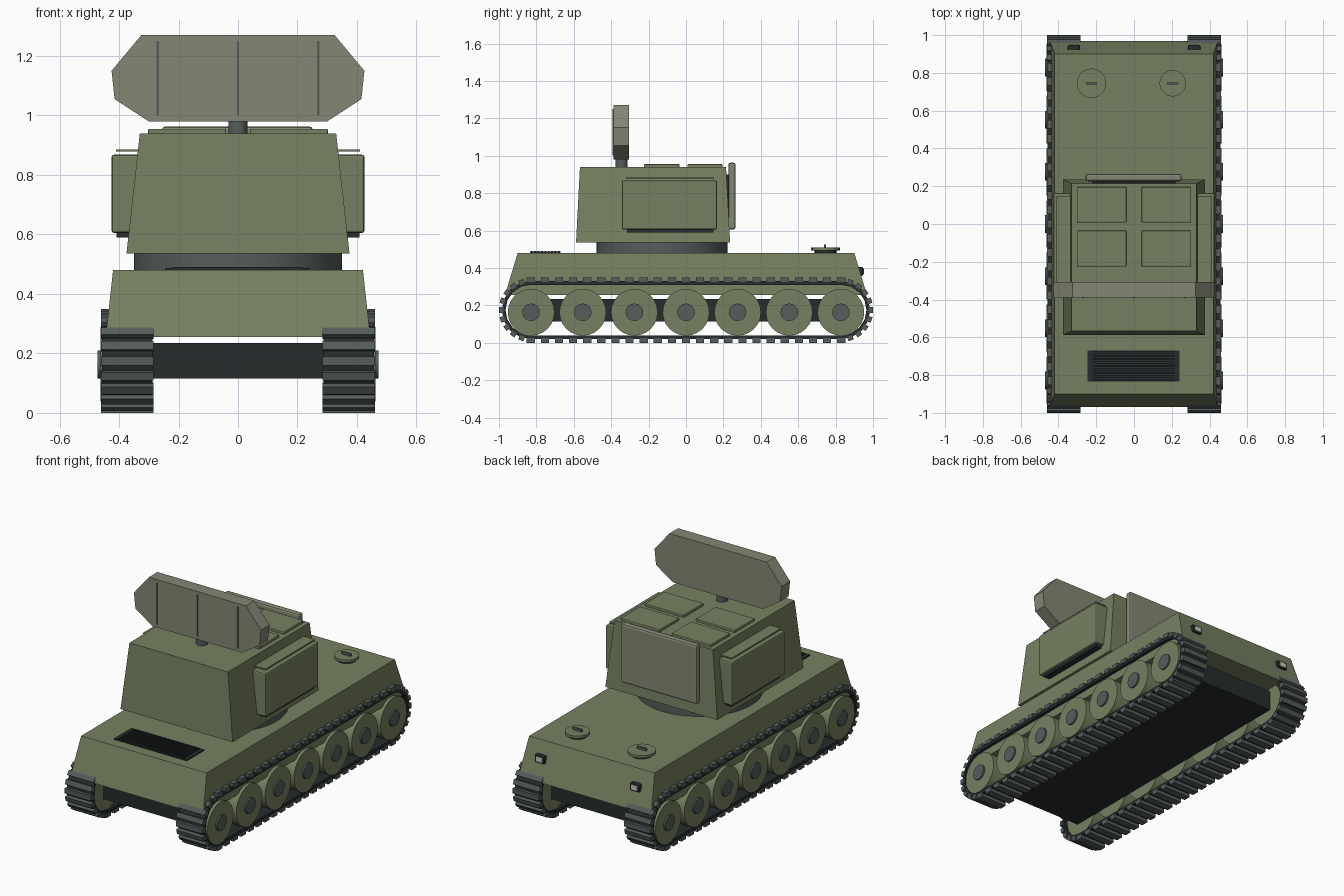
import bpy, bmesh, math
from mathutils import Matrix, Vector

if "Cube" in bpy.data.objects:
    bpy.data.objects.remove(bpy.data.objects["Cube"])


def material(name, rgb):
    m = bpy.data.materials.new(name)
    m.diffuse_color = (*rgb, 1)
    m.use_nodes = True
    m.node_tree.nodes["Principled BSDF"].inputs["Base Color"].default_value = m.diffuse_color
    return m


OLIVE = material("olive", (0.18, 0.22, 0.12))
PALE = material("pale_olive", (0.23, 0.245, 0.175))
DARK = material("dark", (0.02, 0.025, 0.027))
STEEL = material("steel", (0.09, 0.11, 0.105))
LENS = material("lens", (0.6, 0.6, 0.52))


def finish(name, bm, mat, bevel=0):
    bmesh.ops.recalc_face_normals(bm, faces=bm.faces)
    me = bpy.data.meshes.new(name)
    bm.to_mesh(me)
    bm.free()
    ob = bpy.data.objects.new(name, me)
    bpy.context.collection.objects.link(ob)
    me.materials.append(mat)
    if bevel:
        b = ob.modifiers.new("bevel", "BEVEL")
        b.width = bevel
        b.segments = 2
    return ob


def add_box(bm, x, y, z, rot=Matrix()):
    size = [b - a for a, b in (x, y, z)]
    mid = [(a + b) / 2 for a, b in (x, y, z)]
    bmesh.ops.create_cube(bm, size=1, matrix=Matrix.Translation(mid) @ rot @ Matrix.Diagonal((*size, 1)))


def box(name, x, y, z, mat, bevel=0):
    bm = bmesh.new()
    add_box(bm, x, y, z)
    return finish(name, bm, mat, bevel)


def frustum(name, low, high, mat):
    # each end: half width, back y, front y, z
    bm = bmesh.new()
    rings = []
    for w, y0, y1, z in (low, high):
        rings.append([bm.verts.new(p) for p in ((-w, y0, z), (w, y0, z), (w, y1, z), (-w, y1, z))])
    a, b = rings
    bm.faces.new(a)
    bm.faces.new(b)
    for i in range(4):
        j = (i + 1) % 4
        bm.faces.new((a[i], a[j], b[j], b[i]))
    return finish(name, bm, mat)


def cylinder(name, centre, r, depth, mat, axis="Z", sides=24):
    bm = bmesh.new()
    rot = Matrix.Rotation(math.pi / 2, 4, "Y") if axis == "X" else Matrix()
    bmesh.ops.create_cone(bm, cap_ends=True, segments=sides, radius1=r, radius2=r, depth=depth,
                          matrix=Matrix.Translation(centre) @ rot)
    ob = finish(name, bm, mat)
    for p in ob.data.polygons:
        p.use_smooth = len(p.vertices) == 4
    for e in ob.data.edges:
        n = [p for p in ob.data.polygons if e.key in p.edge_keys]
        e.use_edge_sharp = any(len(p.vertices) > 4 for p in n)
    return ob


# Hull
frustum("upper_hull", (0.445, -0.968, 0.968, 0.255), (0.42, -0.9, 0.9, 0.48), OLIVE)
box("lower_hull", (-0.3, 0.3), (-0.86, 0.86), (0.115, 0.235), DARK)

# Running gear
HALF, ZC, R_OUT, R_IN = 0.83, 0.175, 0.155, 0.135


def stadium(r, n=8):
    pts = []
    for end in (1, -1):
        for i in range(n + 1):
            a = -math.pi / 2 + math.pi * i / n
            pts.append((end * (HALF + r * math.cos(a)), ZC + end * r * math.sin(a)))
    return pts


for side, s in (("right", 1), ("left", -1)):
    xs = sorted((s * 0.287, s * 0.458))
    # track belt
    bm = bmesh.new()
    loops = [[bm.verts.new((x, y, z)) for y, z in stadium(r)]
             for x, r in ((xs[0], R_OUT), (xs[1], R_OUT), (xs[1], R_IN), (xs[0], R_IN))]
    n = len(loops[0])
    for k in range(4):
        a, b = loops[k], loops[(k + 1) % 4]
        for i in range(n):
            j = (i + 1) % n
            bm.faces.new((a[i], a[j], b[j], b[i]))
    finish(side + "_track_belt", bm, DARK)
    # track pads
    bm = bmesh.new()
    px = (xs[0] - 0.003, xs[1] + 0.003)
    for i in range(23):
        y = -HALF + 2 * HALF * i / 22
        for z in (0.0125, 0.3375):
            add_box(bm, px, (y - 0.022, y + 0.022), (z - 0.0125, z + 0.0125))
    for end in (1, -1):
        for i in range(1, 10):
            a = -math.pi / 2 + math.pi * i / 10
            y, z = end * (HALF + 0.158 * math.cos(a)), ZC + 0.158 * math.sin(a)
            turn = Matrix.Rotation(a if end > 0 else math.pi - a, 4, "X")
            add_box(bm, px, (y - 0.0125, y + 0.0125), (z - 0.015, z + 0.015), turn)
    finish(side + "_track_pads", bm, STEEL)
    # road wheels and hubs
    for i in range(7):
        y = (i - 3) * 0.276
        cylinder(f"{side}_wheel_{i}", (s * 0.38, y, 0.163), 0.125, 0.164, OLIVE, "X")
        cylinder(f"{side}_hub_{i}", (s * 0.44, y, 0.163), 0.047, 0.064, STEEL, "X", 16)

# Turret
cylinder("turret_ring", (0, -0.128, 0.506), 0.35, 0.062, STEEL, sides=48)
frustum("turret", (0.375, -0.588, 0.236, 0.535), (0.33, -0.567, 0.214, 0.94), OLIVE)
for side, s in (("right", 1), ("left", -1)):
    def span(a, b):
        return tuple(sorted((s * a, s * b)))
    box(side + "_side_pack", span(0.31, 0.425), (-0.342, 0.165), (0.605, 0.868), OLIVE, 0.008)
    box(side + "_pack_lid", span(0.31, 0.41), (-0.322, 0.148), (0.878, 0.886), OLIVE)
    box(side + "_pack_sill", span(0.34, 0.408), (-0.315, 0.148), (0.59, 0.607), DARK)
    # roof panels
    for row, y in (("front", (-0.225, -0.035)), ("back", (0.008, 0.195))):
        box(f"{side}_{row}_roof_panel", span(0.04, 0.302), y, (0.935, 0.955), OLIVE, 0.004)
    # lamps
    box(side + "_lamp", span(0.285, 0.352), (0.91, 0.948), (0.358, 0.405), DARK, 0.008)
    box(side + "_lamp_lens", span(0.297, 0.34), (0.94, 0.953), (0.366, 0.397), LENS, 0.004)

# Flat array on the +y face
box("array_panel", (-0.256, 0.252), (0.226, 0.265), (0.605, 0.963), PALE, 0.012)
box("array_mount", (-0.22, 0.22), (0.2, 0.235), (0.66, 0.9), DARK)

# Radar antenna: extruded octagon with ribs
half = [(0.3, 0.98), (0.415, 1.055), (0.425, 1.15), (0.325, 1.27)]
outline = half + [(-x, z) for x, z in reversed(half)]
bm = bmesh.new()
face = bm.faces.new([bm.verts.new((x, -0.388, z)) for x, z in outline])
ext = bmesh.ops.extrude_face_region(bm, geom=[face], use_keep_orig=True)
bmesh.ops.translate(bm, vec=Vector((0, 0.082, 0)),
                    verts=[g for g in ext["geom"] if isinstance(g, bmesh.types.BMVert)])
finish("radar_antenna", bm, PALE)
for i, x in enumerate((-0.27, 0, 0.27)):
    box(f"antenna_rib_{i}", (x - 0.004, x + 0.004), (-0.393, -0.38), (1.0, 1.25), STEEL)
cylinder("antenna_mast", (0, -0.345, 0.965), 0.032, 0.06, STEEL)

# Crew hatches
for name, x, r in (("left", -0.225, 0.078), ("right", 0.205, 0.07)):
    cylinder(name + "_hatch_neck", (x, 0.745, 0.487), r * 0.75, 0.02, DARK)
    cylinder(name + "_hatch", (x, 0.745, 0.502), r, 0.015, OLIVE)
    box(name + "_hatch_handle", (x - 0.03, x + 0.03), (0.738, 0.748), (0.505, 0.525), STEEL)

# Engine grille
box("grille_base", (-0.245, 0.242), (-0.835, -0.67), (0.475, 0.483), DARK)
bm = bmesh.new()
for i in range(9):
    y = -0.825 + i * 0.0182
    add_box(bm, (-0.22, 0.217), (y - 0.005, y + 0.005), (0.478, 0.491))
for x in (-0.233, 0.23):
    add_box(bm, (x - 0.012, x + 0.012), (-0.835, -0.67), (0.478, 0.487))
finish("grille_slats", bm, DARK)
